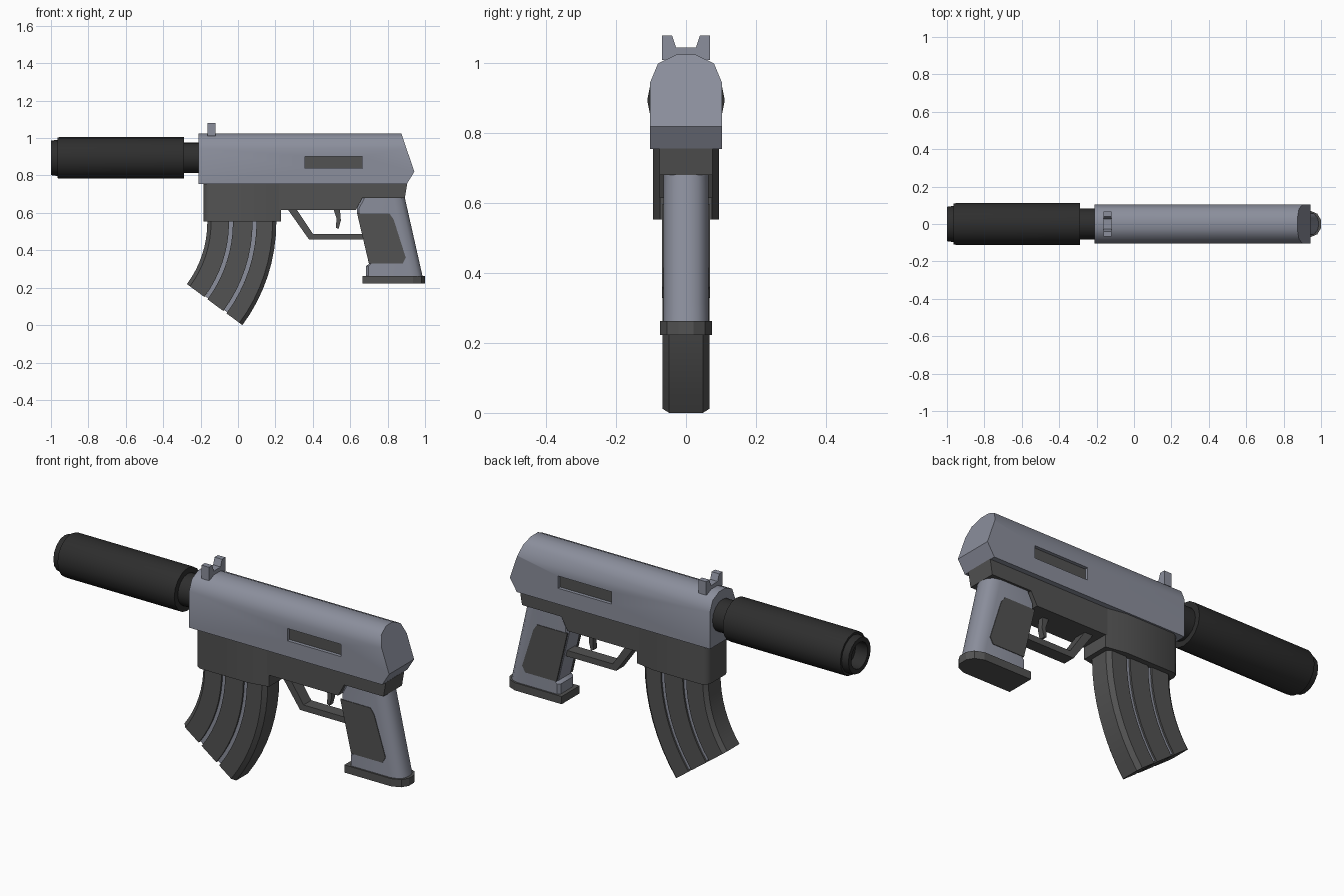
import bpy, bmesh, math
from mathutils import Vector

if "Cube" in bpy.data.objects:
    bpy.data.objects.remove(bpy.data.objects["Cube"])


def material(name, r, g, b):
    m = bpy.data.materials.new(name)
    m.diffuse_color = (r, g, b, 1)
    m.use_nodes = True
    m.node_tree.nodes["Principled BSDF"].inputs["Base Color"].default_value = m.diffuse_color
    return m


STEEL = material("blue_grey_steel", 0.26, 0.275, 0.335)
DARK = material("dark_grey", 0.085, 0.085, 0.085)
BLACK = material("black", 0.027, 0.027, 0.027)


def finish(name, bm, mat, angle):
    """Turn a bmesh into an object, smooth below the given edge angle."""
    bmesh.ops.recalc_face_normals(bm, faces=bm.faces)
    for f in bm.faces:
        f.smooth = angle > 0
    for e in bm.edges:
        e.smooth = len(e.link_faces) == 2 and e.calc_face_angle(0) < math.radians(angle)
    me = bpy.data.meshes.new(name)
    bm.to_mesh(me)
    bm.free()
    me.materials.append(mat)
    ob = bpy.data.objects.new(name, me)
    bpy.context.collection.objects.link(ob)
    return ob


def loft_bm(rings, caps=True):
    bm = bmesh.new()
    vs = [[bm.verts.new(p) for p in ring] for ring in rings]
    n = len(vs[0])
    for a, b in zip(vs, vs[1:]):
        for i in range(n):
            bm.faces.new((a[i], a[(i + 1) % n], b[(i + 1) % n], b[i]))
    if caps:
        bm.faces.new(vs[0])
        bm.faces.new(vs[-1])
    return bm


def loft(name, rings, mat, angle=0):
    return finish(name, loft_bm(rings), mat, angle)


def side_prism(name, pts, half, mat, y=0):
    """Extrude an (x, z) side outline across y."""
    return loft(name, [[(x, y + s * half, z) for x, z in pts] for s in (-1, 1)], mat)


def mirrored(half):
    """Close a half outline (a, b) by mirroring b."""
    return half + [(a, -b) for a, b in reversed(half)]


def plan_prism(name, half, z0, z1, mat, angle=0):
    """Extrude a symmetric (x, y) plan outline up z."""
    return loft(name, [[(x, y, z) for x, y in mirrored(half)] for z in (z0, z1)], mat, angle)


def box(name, x0, x1, y0, y1, z0, z1, mat):
    return side_prism(name, [(x0, z0), (x1, z0), (x1, z1), (x0, z1)],
                      (y1 - y0) / 2, mat, (y0 + y1) / 2)


# Upper receiver: rounded section, rear cut by two slanted planes
section = mirrored([(0.755, 0.103), (0.945, 0.103), (1.0, 0.08), (1.025, 0.028)])
bm = loft_bm([[(x, y, z) for z, y in section] for x in (-0.21, 1.0)])
for no in ((0.205, 0, 0.07), (0.065, 0, -0.04)):
    bmesh.ops.bisect_plane(bm, geom=bm.verts[:] + bm.edges[:] + bm.faces[:],
                           plane_co=(0.943, 0, 0.82), plane_no=Vector(no).normalized(),
                           clear_outer=True)
    bmesh.ops.holes_fill(bm, edges=[e for e in bm.edges if e.is_boundary], sides=0)
receiver = finish("upper_receiver", bm, STEEL, 44)

# Recessed side ports
for s, side in ((-1, "right"), (1, "left")):
    cut = box("port_cutter_" + side, 0.357, 0.665, s * 0.105 - 0.02, s * 0.105 + 0.02,
              0.838, 0.902, DARK)
    cut.hide_render = True
    cut.hide_viewport = True
    mod = receiver.modifiers.new("port_" + side, "BOOLEAN")
    mod.object = cut
    mod.operation = "DIFFERENCE"
    mod.solver = "EXACT"
box("port_floor", 0.358, 0.664, -0.087, 0.087, 0.839, 0.901, DARK)

# U-shaped sight
sight = mirrored([(1.01, 0.068), (1.08, 0.068), (1.08, 0.04), (1.045, 0.028)])
loft("sight", [[(x, y, z) for z, y in sight] for x in (-0.163, -0.12)], STEEL)


# Suppressor and neck: turned profiles (x, radius) with 16 sides
def lathe(name, profile, mat):
    rings = [[(x, r * math.cos(k * math.pi / 8), 0.894 + r * math.sin(k * math.pi / 8))
              for k in range(16)] for x, r in profile]
    return loft(name, rings, mat, 35)


lathe("suppressor", [(-0.93, 0.068), (-1.0, 0.068), (-1.0, 0.092), (-0.965, 0.097),
                     (-0.965, 0.108), (-0.955, 0.111), (-0.29, 0.111), (-0.29, 0.07)], BLACK)
lathe("barrel_neck", [(-0.30, 0.082), (-0.20, 0.082)], BLACK)

# Lower frame and magazine well
side_prism("lower_frame", [(0.2, 0.615), (0.2, 0.757), (0.905, 0.757), (0.892, 0.68),
                           (0.665, 0.68), (0.63, 0.615)], 0.076, DARK)
plan_prism("magazine_well", [(-0.185, 0.06), (-0.177, 0.08), (-0.155, 0.094),
                             (0.12, 0.094), (0.23, 0.074)], 0.553, 0.757, DARK, 40)


# Curved magazine: bars swept round an arc, with steel strips sunk in the gaps
def sweep(name, half, mat, end=36.5):
    sec = mirrored(half)
    rings = [[(-0.72 + r, y, 0.6) for r, y in sec]]
    for k in range(9):
        a = math.radians(end * k / 8)
        rings.append([(-0.72 + r * math.cos(a), y, 0.55 - r * math.sin(a)) for r, y in sec])
    return loft(name, rings, mat, 30)


sweep("magazine_front", [(0.556, 0.05), (0.576, 0.067), (0.672, 0.067)], DARK)
sweep("magazine_middle", [(0.693, 0.067), (0.798, 0.067)], DARK)
sweep("magazine_rear", [(0.819, 0.067), (0.905, 0.067), (0.925, 0.048)], DARK)
sweep("magazine_strip_front", [(0.672, 0.058), (0.693, 0.058)], STEEL, 36)
sweep("magazine_strip_rear", [(0.798, 0.058), (0.819, 0.058)], STEEL, 36)

# Trigger guard and trigger
side_prism("trigger_guard", [(0.265, 0.62), (0.38, 0.457), (0.67, 0.457), (0.67, 0.488),
                             (0.40, 0.488), (0.312, 0.62)], 0.032, DARK)
side_prism("trigger", [(0.51, 0.62), (0.545, 0.62), (0.55, 0.56), (0.538, 0.515),
                       (0.523, 0.52), (0.527, 0.57)], 0.015, DARK)

# Grip: horizontal sections (z, front x), straight slanted rounded back
levels = [(0.25, 0.685), (0.315, 0.685), (0.328, 0.70), (0.60, 0.636), (0.625, 0.636),
          (0.685, 0.667)]
rings = []
for z, xf in levels:
    xr = 0.987 - (z - 0.26) * 0.226
    half = [(xf, 0.05), (xf + 0.012, 0.065), (xr - 0.06, 0.065), (xr - 0.025, 0.055),
            (xr - 0.006, 0.035), (xr, 0.012)]
    rings.append([(x, y, z) for x, y in mirrored(half)])
loft("grip", rings, STEEL, 35)

# Grip side panels
for s, side in ((-1, "right"), (1, "left")):
    side_prism("grip_panel_" + side, [(0.637, 0.596), (0.81, 0.596), (0.832, 0.565),
                                      (0.897, 0.36), (0.88, 0.329), (0.70, 0.329)],
               0.004, DARK, s * 0.064)

# Grip base plate
plan_prism("grip_base", [(0.665, 0.074), (0.935, 0.074), (0.98, 0.055), (1.0, 0.022)],
           0.223, 0.263, DARK)
